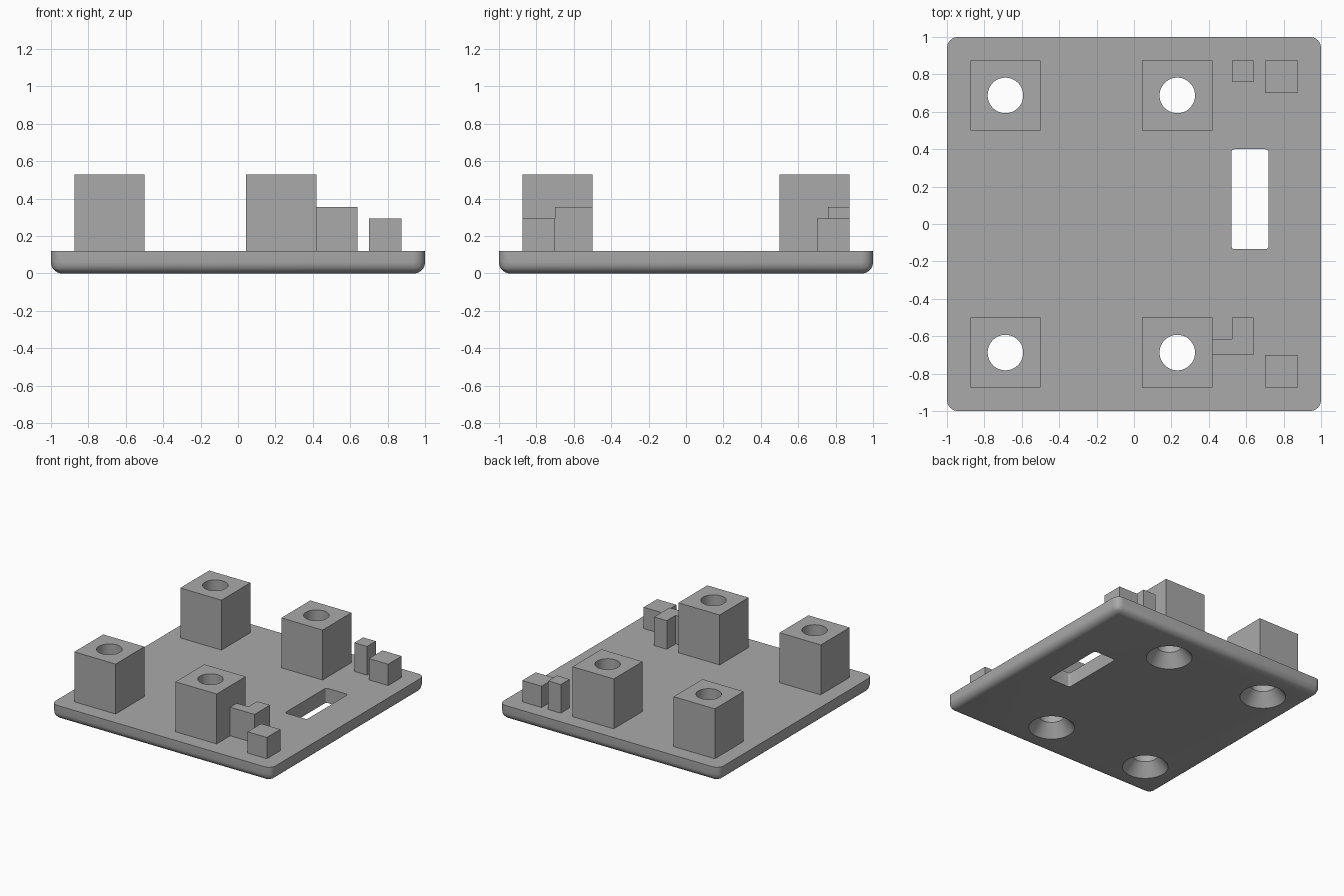
import bpy, bmesh
from math import cos, sin, tau, radians

if "Cube" in bpy.data.objects:
    bpy.data.objects.remove(bpy.data.objects["Cube"])

grey = bpy.data.materials.new("grey")
grey.use_nodes = True
grey.diffuse_color = (0.4, 0.4, 0.4, 1)
grey.node_tree.nodes["Principled BSDF"].inputs["Base Color"].default_value = grey.diffuse_color

PLATE_TOP = 0.12


def finish(name, bm):
    bmesh.ops.recalc_face_normals(bm, faces=bm.faces)
    mesh = bpy.data.meshes.new(name)
    bm.to_mesh(mesh)
    bm.free()
    mesh.materials.append(grey)
    obj = bpy.data.objects.new(name, mesh)
    bpy.context.collection.objects.link(obj)
    return obj


def prism(outline, z0, z1):
    bm = bmesh.new()
    base = bm.faces.new([bm.verts.new((x, y, z0)) for x, y in outline])
    top = bmesh.ops.extrude_face_region(bm, geom=[base], use_keep_orig=True)["geom"]
    for v in top:
        if isinstance(v, bmesh.types.BMVert):
            v.co.z = z1
    return bm


def rect(x0, x1, y0, y1):
    return [(x0, y0), (x1, y0), (x1, y1), (x0, y1)]


def round_edges(bm, radius, segments, rule):
    edges = [e for e in bm.edges if rule(*[v.co for v in e.verts])]
    bmesh.ops.bevel(bm, geom=edges, offset=radius, segments=segments,
                    profile=0.5, affect='EDGES', clamp_overlap=True)


def upright(a, b):
    return abs(a.z - b.z) > 0.01


def bore_cutter(x, y, sides=48):
    # Countersink cone running into a straight bore
    profile = [(0.18, -0.01), (0.095, 0.1), (0.095, 0.7)]
    bm = bmesh.new()
    rings = [[bm.verts.new((x + r * cos(tau * i / sides), y + r * sin(tau * i / sides), z))
              for i in range(sides)] for r, z in profile]
    for a, b in zip(rings, rings[1:]):
        for i in range(sides):
            j = (i + 1) % sides
            bm.faces.new((a[i], a[j], b[j], b[i]))
    bm.faces.new(rings[0])
    bm.faces.new(rings[-1])
    return finish("bore_cutter", bm)


def cut(obj, cutter):
    mod = obj.modifiers.new("cut", 'BOOLEAN')
    mod.operation = 'DIFFERENCE'
    mod.solver = 'EXACT'
    mod.object = cutter
    bpy.context.view_layer.objects.active = obj
    bpy.ops.object.modifier_apply(modifier=mod.name)


def smooth(obj):
    bpy.ops.object.select_all(action='DESELECT')
    obj.select_set(True)
    bpy.context.view_layer.objects.active = obj
    bpy.ops.object.shade_smooth_by_angle(angle=radians(30))


# Base plate with rounded corners and underside
bm = prism(rect(-1, 1, -1, 1), 0, PLATE_TOP)
round_edges(bm, 0.06, 8, lambda a, b: upright(a, b) or a.z + b.z < 0.01)
plate = finish("base_plate", bm)

# Rounded slot through the plate
bm = prism(rect(0.52, 0.72, -0.135, 0.4), -0.1, 0.3)
round_edges(bm, 0.018, 4, upright)
slot = finish("slot_cutter", bm)
cut(plate, slot)
bpy.data.objects.remove(slot)

# Four bored mounting posts
half = 0.1875
for side, x in (("right", -0.6875), ("left", 0.2315)):
    for end, y in (("front", -0.6875), ("back", 0.6875)):
        post = finish(f"{end}_{side}_post", prism(
            rect(x - half, x + half, y - half, y + half), PLATE_TOP, 0.53))
        cutter = bore_cutter(x, y)
        cut(post, cutter)
        cut(plate, cutter)
        bpy.data.objects.remove(cutter)
        smooth(post)
smooth(plate)

# Low corner blocks
finish("front_corner_block", prism(rect(0.7, 0.875, -0.875, -0.7), PLATE_TOP, 0.295))
finish("back_corner_block", prism(rect(0.7, 0.875, 0.7, 0.875), PLATE_TOP, 0.295))

# Small peg at the back and L-shaped rib against the front post
finish("back_peg", prism(rect(0.525, 0.64, 0.76, 0.875), PLATE_TOP, 0.355))
finish("front_rib", prism([(0.419, -0.7), (0.64, -0.7), (0.64, -0.5), (0.525, -0.5),
                           (0.525, -0.615), (0.419, -0.615)], PLATE_TOP, 0.355))
